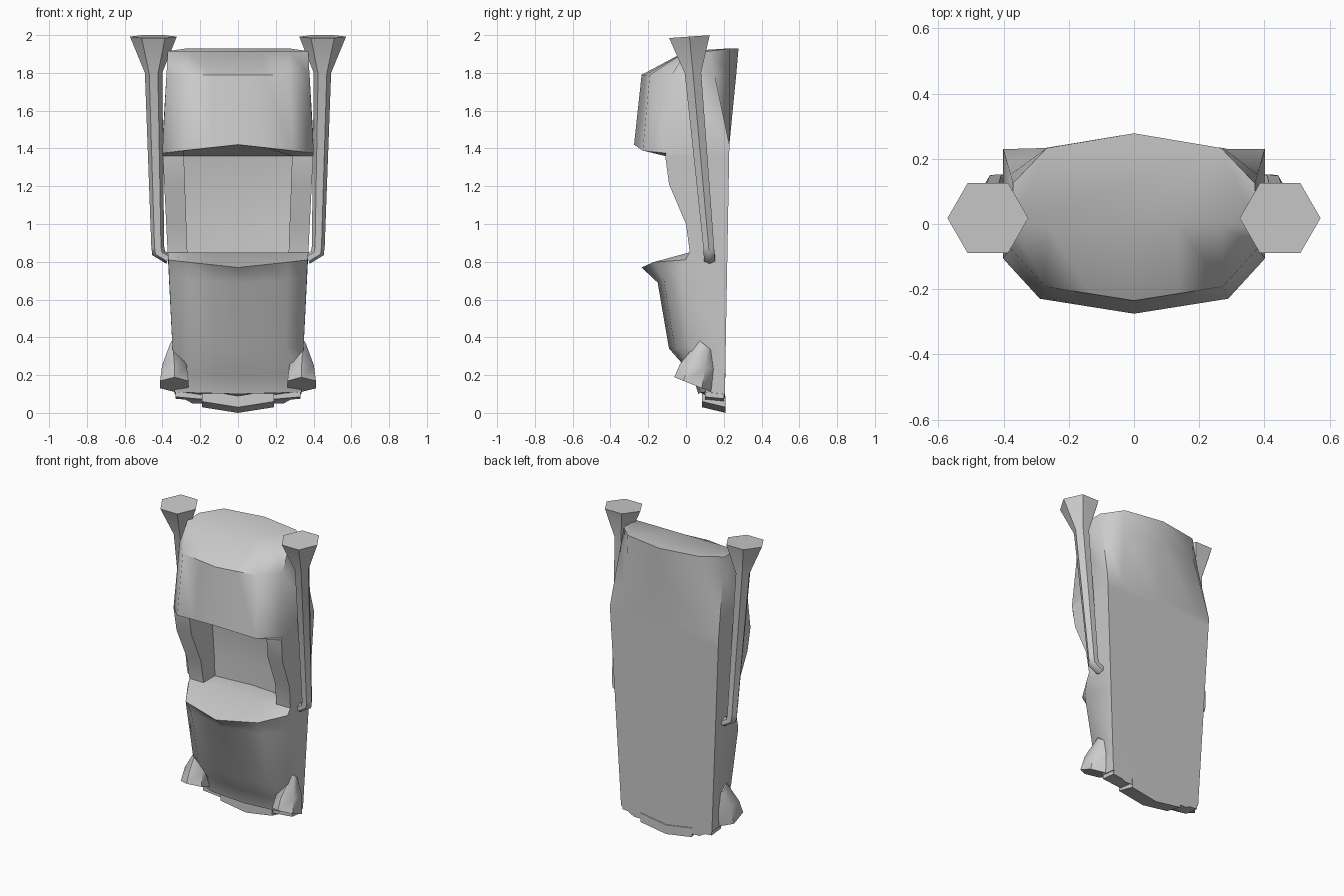
import bpy, bmesh, math
from mathutils import Vector

if "Cube" in bpy.data.objects:
    bpy.data.objects.remove(bpy.data.objects["Cube"])

shade = (0.6, 0.6, 0.6, 1)
grey = bpy.data.materials.new("plain_grey")
grey.use_nodes = True
grey.diffuse_color = shade
grey.node_tree.nodes["Principled BSDF"].inputs["Base Color"].default_value = shade


def loft(name, rings, smooth=50):
    """Skin closed rings of equal length and cap both ends."""
    bm = bmesh.new()
    loops = [[bm.verts.new(point) for point in ring] for ring in rings]
    count = len(loops[0])
    for lower, upper in zip(loops, loops[1:]):
        for i in range(count):
            j = (i + 1) % count
            bm.faces.new((lower[i], lower[j], upper[j], upper[i]))
    bm.faces.new(loops[0])
    bm.faces.new(loops[-1])
    bmesh.ops.remove_doubles(bm, verts=bm.verts, dist=0.0005)
    bmesh.ops.recalc_face_normals(bm, faces=bm.faces)
    mesh = bpy.data.meshes.new(name)
    bm.to_mesh(mesh)
    bm.free()
    mesh.materials.append(grey)
    obj = bpy.data.objects.new(name, mesh)
    bpy.context.collection.objects.link(obj)
    bpy.ops.object.select_all(action='DESELECT')
    obj.select_set(True)
    bpy.context.view_layer.objects.active = obj
    bpy.ops.object.shade_smooth_by_angle(angle=math.radians(smooth))


def section(z, nose, wrap=0, drop=0, floor=None):
    """Ring round the shell; wrap curves the front back, floor hollows it."""
    above_brim = max(0, z - 1.42)
    width = 0.33 + 0.05 * z - 0.11 * above_brim
    corner = 0.72 * width
    back = 0.204 + 0.018 * z + 0.08 * above_brim
    shoulder = min(back, 0.233)
    dip = max(0, 0.3 - z) / 4 - max(0, z - 1.84) / 5
    front_corner = Vector((corner, nose + wrap * 0.27, z + drop * 0.7))
    middle = Vector((0, nose, z))
    inner = (front_corner + middle) / 2
    if floor is not None:
        inner = Vector((corner, floor, z))
        middle = Vector((0, floor + 0.02, z))
    half = [
        Vector((0, back, z - dip)),
        Vector((corner, shoulder, z - dip)),
        Vector((width, shoulder - 0.22 * above_brim, z)),
        Vector((width, nose + wrap, z + drop)),
        front_corner, inner, middle,
    ]
    flipped = [Vector((-p.x, p.y, p.z)) for p in half[-2:0:-1]]
    return half + flipped


def hexagon(centre, width, depth, tilt=0, lean=0, phase=0):
    """Six-sided ring; tilt and lean slope it along y and x."""
    ring = []
    for i in range(6):
        angle = math.radians(60 * i + phase)
        dx, dy = width * math.cos(angle), depth * math.sin(angle)
        ring.append(Vector(centre) + Vector((dx, dy, dx * lean + dy * tilt)))
    return ring


def bar(name, half_width, front, back, height, thickness, sag, slope):
    """Shallow V-shaped strip across the low end."""
    rings = []
    for x in (-half_width, 0, half_width):
        low = height if x else height - sag
        rings.append([
            (x, front, low + slope + thickness), (x, front, low + slope),
            (x, back, low), (x, back, low + thickness),
        ])
    loft(name, rings, 30)


# Shell: low end, front panel, lip, open cockpit, brim and roof
loft("body", [
    section(0.1, 0.065, wrap=0.04, drop=0.01),
    section(0.2, 0.035, wrap=0.05),
    section(0.34, -0.09, wrap=0.11, drop=0.01),
    section(0.69, -0.15, wrap=0.12, drop=0.02),
    section(0.77, -0.235, wrap=0.23, drop=0.04),
    section(0.85, 0.02),
    section(0.85, 0.02, floor=0.14),
    section(1, 0, floor=0.14),
    section(1.21, -0.09, floor=0.13),
    section(1.36, -0.11, floor=0.1),
    section(1.42, -0.275, wrap=0.17, drop=-0.045),
    section(1.79, -0.235, wrap=0.16),
    section(1.915, 0),
])

# Bumper with a wider strip behind it
bar("bumper", 0.19, front=0.085, back=0.21, height=0.03, thickness=0.06, sag=0.03, slope=0.03)
bar("bumper_strip", 0.33, front=0.1, back=0.2, height=0.075, thickness=0.03, sag=0.03, slope=0.01)

for label, side in (("left", 1), ("right", -1)):
    # Upright pipe with a bent foot and a flared mouth
    loft(label + "_pipe", [
        hexagon((side * 0.37, 0.125, 0.815), 0.01, 0.033, lean=-2.5 * side),
        hexagon((side * 0.42, 0.122, 0.845), 0.034, 0.033, lean=-0.3 * side),
        hexagon((side * 0.425, 0.12, 0.88), 0.034, 0.033),
        hexagon((side * 0.447, 0.037, 1.8), 0.046, 0.05, tilt=0.07),
        hexagon((side * 0.448, 0.018, 1.992), 0.124, 0.124, tilt=0.07),
    ])

    # Pointed lamp housing at the low corner
    loft(label + "_lamp", [
        hexagon((side * 0.337, 0.035, 0.15), 0.087, 0.097, tilt=-0.4, phase=30),
        hexagon((side * 0.337, 0.058, 0.245), 0.075, 0.09, tilt=-0.15, phase=30),
        hexagon((side * 0.347, 0.1, 0.36), 0.012, 0.03, tilt=-0.8, phase=30),
    ])
